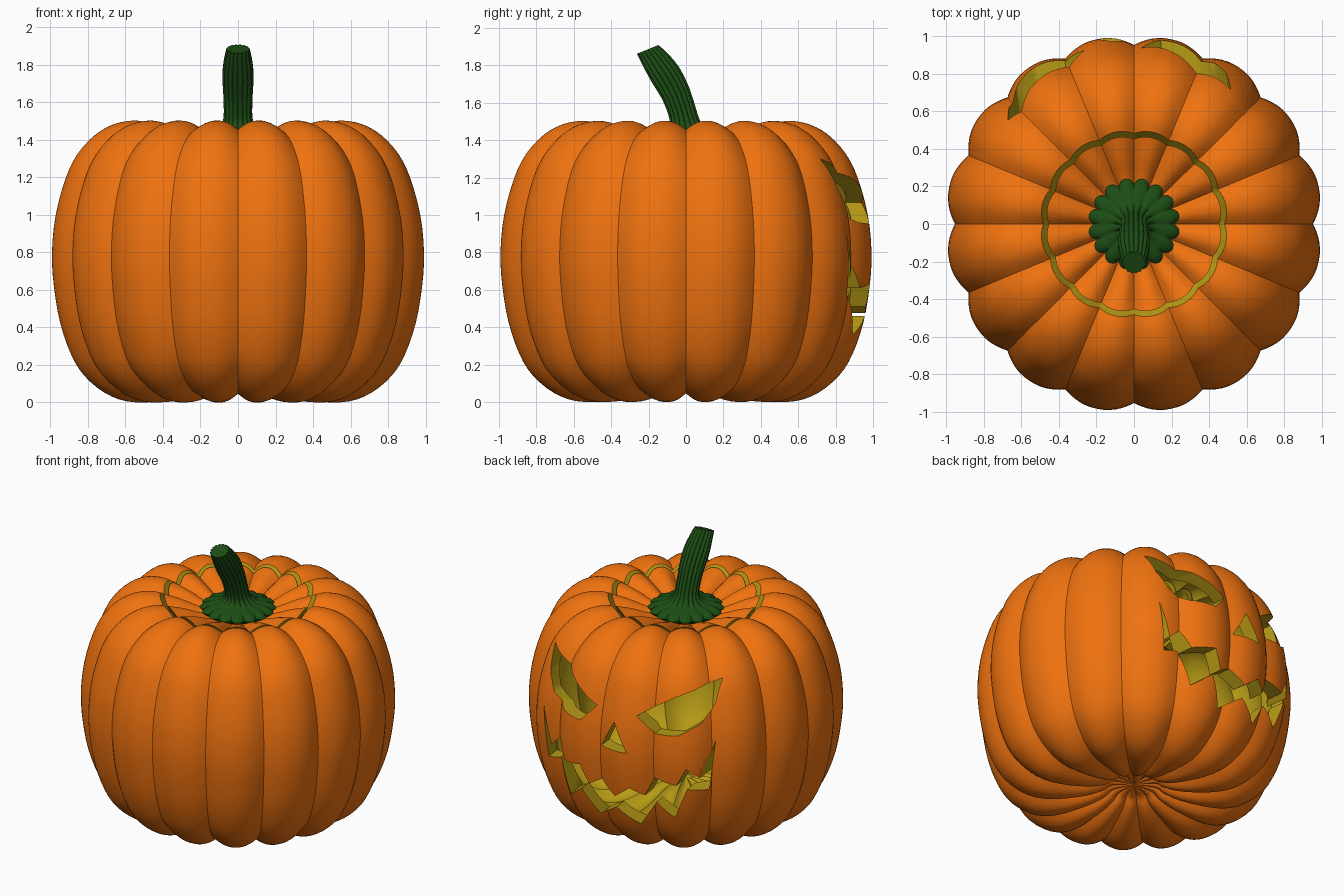
import bpy, bmesh, math
from mathutils import Vector, Matrix

if "Cube" in bpy.data.objects:
    bpy.data.objects.remove(bpy.data.objects["Cube"])

RIBS = 16


def material(name, rgb):
    m = bpy.data.materials.new(name)
    m.diffuse_color = (*rgb, 1)
    m.use_nodes = True
    m.node_tree.nodes["Principled BSDF"].inputs["Base Color"].default_value = m.diffuse_color
    return m


skin = material("skin", (0.87, 0.17, 0.005))
flesh = material("flesh", (0.48, 0.33, 0.008))
green = material("stem_green", (0.012, 0.075, 0.007))


def groove(a):
    # 1 in the valley between two ribs, 0 on the crest
    return (1 - abs(math.sin(RIBS / 2 * a))) ** 1.2


def smooth_curve(pts, n=3):
    # Catmull-Rom through the profile points
    p = [Vector(q) for q in pts]
    p = [2 * p[0] - p[1]] + p + [2 * p[-1] - p[-2]]
    out = []
    for i in range(1, len(p) - 2):
        a, b, c, d = p[i - 1:i + 3]
        for k in range(n):
            t = k / n
            out.append(0.5 * (2 * b + (c - a) * t + (2 * a - 5 * b + 4 * c - d) * t * t
                              + (3 * b - a - 3 * c + d) * t ** 3))
    return out + [p[-2]]


def skin_rings(name, rings, mats, first_inner=10 ** 6):
    # Join rings of equal length into one closed surface
    bm = bmesh.new()
    vr = [[bm.verts.new(c) for c in ring] for ring in rings]
    n = len(vr[0])
    for i in range(len(vr) - 1):
        for j in range(n):
            k = (j + 1) % n
            f = bm.faces.new((vr[i][j], vr[i][k], vr[i + 1][k], vr[i + 1][j]))
            f.material_index = int(i >= first_inner)
    bmesh.ops.remove_doubles(bm, verts=bm.verts, dist=1e-5)
    bmesh.ops.recalc_face_normals(bm, faces=bm.faces)
    return finish(name, bm, mats)


def finish(name, bm, mats):
    me = bpy.data.meshes.new(name)
    bm.to_mesh(me)
    bm.free()
    for m in mats:
        me.materials.append(m)
    ob = bpy.data.objects.new(name, me)
    bpy.context.collection.objects.link(ob)
    return ob


def activate(ob):
    bpy.ops.object.select_all(action='DESELECT')
    ob.select_set(True)
    bpy.context.view_layer.objects.active = ob


def shade(ob, angle=40):
    activate(ob)
    bpy.ops.object.shade_smooth_by_angle(angle=math.radians(angle))


def ribbed_lathe(name, outer, inner, seg=192):
    # Orange outside, yellow cut edge and inside, valleys pressed inward
    out, inn = smooth_curve(outer), smooth_curve(inner)
    rings = []
    for p in out + inn:
        r, z = max(p[0], 0), p[1]
        d = Vector((r * 0.45 - r, 0.75 - z)).normalized()
        depth = min(0.05, r * 0.13)
        ring = []
        for j in range(seg):
            a = math.tau * j / seg
            g = depth * groove(a)
            rr, zz = r + d.x * g, z + d.y * g
            ring.append((rr * math.cos(a), rr * math.sin(a), zz))
        rings.append(ring)
    return skin_rings(name, rings, [skin, flesh], len(out) - 1)


# Hollow shell
body = ribbed_lathe(
    "pumpkin_body",
    [(0, .12), (.14, .11), (.2, .07), (.3, .03), (.45, .003), (.6, .005), (.72, .05),
     (.83, .14), (.9, .25), (.96, .42), (.995, .62), (1.005, .8), (.985, 1.0),
     (.93, 1.2), (.865, 1.33), (.77, 1.43), (.67, 1.485), (.57, 1.503), (.5, 1.495)],
    [(.44, 1.40), (.55, 1.41), (.67, 1.385), (.77, 1.3), (.85, 1.15), (.89, 1.0),
     (.905, .8), (.895, .62), (.86, .42), (.77, .25), (.6, .13), (.4, .13), (.2, .2), (0, .22)])

# Cut lid
lid = ribbed_lathe(
    "lid",
    [(0, 1.37), (.12, 1.38), (.25, 1.41), (.36, 1.455), (.47, 1.487)],
    [(.41, 1.395), (.3, 1.36), (.15, 1.31), (0, 1.30)])

# Carved face cutter, turned slightly off the back axis
eye = [(.15, 1.066), (.26, .95), (.42, .96), (.53, 1.03), (.585, 1.15), (.6, 1.3), (.37, 1.2)]
nose = [(0, 1.0), (-.1, .81), (.1, .81)]
low = [(.15, .28), (.26, .46), (.38, .36), (.47, .585), (.57, .56), (.61, .91)]
high = [(.54, .66), (.47, .73), (.41, .61), (.26, .64), (.2, .51), (.11, .56)]


def flip(pts):
    return [(-x, z) for x, z in reversed(pts)]


mouth = [(0, .39)] + low + high + [(0, .475)] + flip(low + high)
bm = bmesh.new()
for shape in (eye, flip(eye), nose, mouth):
    f = bm.faces.new([bm.verts.new((x, 0.3, z)) for x, z in shape])
    ext = bmesh.ops.extrude_face_region(bm, geom=[f], use_keep_orig=True)
    top = [v for v in ext["geom"] if isinstance(v, bmesh.types.BMVert)]
    bmesh.ops.translate(bm, verts=top, vec=(0, 1, 0))
bmesh.ops.recalc_face_normals(bm, faces=bm.faces)
bmesh.ops.rotate(bm, verts=bm.verts, cent=(0, 0, 0), matrix=Matrix.Rotation(math.radians(7), 3, 'Z'))
cutter = finish("face_cutter", bm, [flesh])
cutter.hide_render = True

mod = body.modifiers.new("carve", 'BOOLEAN')
mod.operation = 'DIFFERENCE'
mod.solver = 'EXACT'
mod.material_mode = 'TRANSFER'
mod.object = cutter
activate(body)
bpy.ops.object.modifier_apply(modifier=mod.name)
bpy.data.objects.remove(cutter)

# Curved ribbed stem with flared, scalloped foot: y, z, radius, tilt
stem_path = [(0, 1.37, .2, 0), (0, 1.41, .245, 0), (0, 1.44, .2, 0), (0, 1.455, .13, 0),
             (-.005, 1.49, .085, 5), (-.02, 1.55, .077, 15), (-.055, 1.65, .08, 25),
             (-.11, 1.75, .085, 30), (-.165, 1.83, .075, 30), (-.205, 1.885, .063, 22)]
stem_path = [(0, 1.37, 0, 0)] + smooth_curve(stem_path, 2) + [(-.205, 1.885, 0, 22)]
rings = []
for y, z, r, tilt in stem_path:
    rot = Matrix.Rotation(math.radians(tilt), 3, 'X')
    ring = []
    for j in range(128):
        a = math.tau * j / 128
        rr = r * (1 - 0.13 * groove(a))
        ring.append(rot @ Vector((rr * math.cos(a), rr * math.sin(a), 0)) + Vector((0, y, z)))
    rings.append(ring)
stem = skin_rings("stem", rings, [green])

for ob in (body, lid, stem):
    shade(ob)
